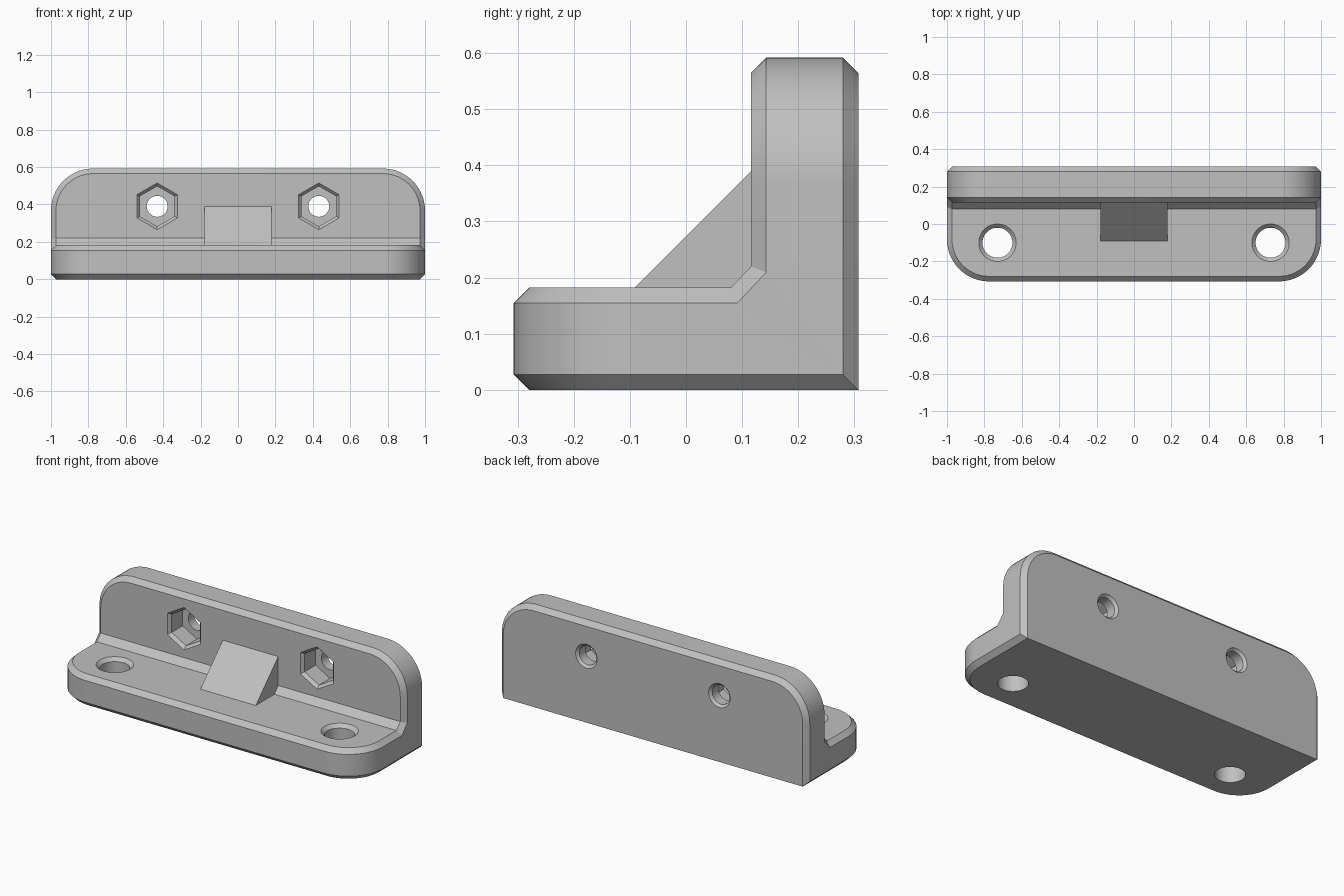
import bpy, bmesh, math
from mathutils import Matrix

if "Cube" in bpy.data.objects:
    bpy.data.objects.remove(bpy.data.objects["Cube"], do_unlink=True)

CHAMFER, ROUND = 0.027, 0.225
FRONT, BACK, TOP = -0.307, 0.307, 0.592
SHELF, WALL = 0.182, 0.116          # shelf top height, wall front face

grey = bpy.data.materials.new("light_grey")
grey.use_nodes = True
grey.diffuse_color = (0.53, 0.53, 0.53, 1)
grey.node_tree.nodes["Principled BSDF"].inputs["Base Color"].default_value = grey.diffuse_color


def finish(bm, name):
    bmesh.ops.recalc_face_normals(bm, faces=bm.faces)
    mesh = bpy.data.meshes.new(name)
    bm.to_mesh(mesh)
    bm.free()
    mesh.materials.append(grey)
    obj = bpy.data.objects.new(name, mesh)
    bpy.context.collection.objects.link(obj)
    return obj


def extrude_x(profile, half):
    """Closed (y, z) profile swept from -half to +half along x."""
    bm = bmesh.new()
    face = bm.faces.new([bm.verts.new((-half, y, z)) for y, z in profile])
    out = bmesh.ops.extrude_face_region(bm, geom=[face])["geom"]
    moved = [v for v in out if isinstance(v, bmesh.types.BMVert)]
    bmesh.ops.translate(bm, verts=moved, vec=(2 * half, 0, 0))
    bmesh.ops.recalc_face_normals(bm, faces=bm.faces)
    return bm


def stacked_cutter(name, rings, sides, matrix, turn=0):
    """Solid through (radius, height) rings along local z."""
    bm = bmesh.new()
    loops = [[bm.verts.new((r * math.cos(turn + math.tau * i / sides),
                            r * math.sin(turn + math.tau * i / sides), h))
              for i in range(sides)] for r, h in rings]
    for a, b in zip(loops, loops[1:]):
        for i in range(sides):
            j = (i + 1) % sides
            bm.faces.new((a[i], a[j], b[j], b[i]))
    bm.faces.new(loops[0][::-1])
    bm.faces.new(loops[-1])
    bm.transform(matrix)
    obj = finish(bm, name)
    obj.hide_render = True
    return obj


def boolean(target, other, operation):
    mod = target.modifiers.new(other.name, "BOOLEAN")
    mod.operation, mod.solver, mod.object = operation, "EXACT", other
    bpy.context.view_layer.objects.active = target
    bpy.ops.object.modifier_apply(modifier=mod.name)
    bpy.data.objects.remove(other, do_unlink=True)


# L-shaped body with an angled inner corner
bm = extrude_x([(FRONT, 0), (BACK, 0), (BACK, TOP), (WALL, TOP),
                (WALL, 0.22), (0.08, SHELF), (FRONT, SHELF)], 1)


def is_corner(e):
    a, b = (v.co for v in e.verts)
    if abs(a.x - b.x) > 0.01:
        return False
    upright = a.y < FRONT + 0.01 and b.y < FRONT + 0.01
    wall_top = a.z > TOP - 0.01 and b.z > TOP - 0.01
    return upright or wall_top


# Round the shelf's front corners and the wall's top corners
bmesh.ops.bevel(bm, geom=[e for e in bm.edges if is_corner(e)], offset=ROUND,
                segments=14, profile=0.5, affect="EDGES", clamp_overlap=False)


def is_chamfered(e):
    if e.calc_face_angle(0) < 0.7:
        return False
    a, b = (v.co for v in e.verts)
    along_x = abs(a.y - b.y) < 0.001 and abs(a.z - b.z) < 0.001
    back_bottom = along_x and a.y > BACK - 0.01 and a.z < 0.01
    inner = along_x and not e.is_convex
    return not (back_bottom or inner)


# Chamfer every outer rim except the square back bottom edge
bmesh.ops.bevel(bm, geom=[e for e in bm.edges if is_chamfered(e)], offset=CHAMFER,
                segments=1, affect="EDGES", clamp_overlap=False)
body = finish(bm, "bracket_body")

# Central gusset between shelf and wall
gusset = finish(extrude_x([(-0.092, SHELF), (WALL, 0.39), (0.16, 0.39),
                           (0.16, 0.15), (-0.092, 0.15)], 0.18), "gusset")
boolean(body, gusset, "UNION")

# Screw holes in the shelf; bolt holes with hexagonal nut pockets in the wall
backward = Matrix.Rotation(-math.pi / 2, 4, "X")
for side in (-1, 1):
    shelf_hole = stacked_cutter(
        "shelf_hole", [(0.08, -0.1), (0.08, SHELF - 0.02), (0.1, SHELF), (0.1, 0.3)],
        48, Matrix.Translation((side * 0.73, -0.1, 0)))
    boolean(body, shelf_hole, "DIFFERENCE")
    place = Matrix.Translation((side * 0.432, 0, 0.39)) @ backward
    bolt_hole = stacked_cutter(
        "bolt_hole", [(0.056, 0.15), (0.056, BACK - 0.014), (0.07, BACK), (0.07, 0.4)],
        40, place)
    nut_pocket = stacked_cutter(
        "nut_pocket", [(0.125, 0.05), (0.125, WALL), (0.107, WALL + 0.018), (0.107, WALL + 0.12)],
        6, place, math.pi / 6)
    boolean(body, bolt_hole, "DIFFERENCE")
    boolean(body, nut_pocket, "DIFFERENCE")

bpy.ops.object.select_all(action="DESELECT")
body.select_set(True)
bpy.context.view_layer.objects.active = body
bpy.ops.object.shade_smooth_by_angle(angle=math.radians(25))
